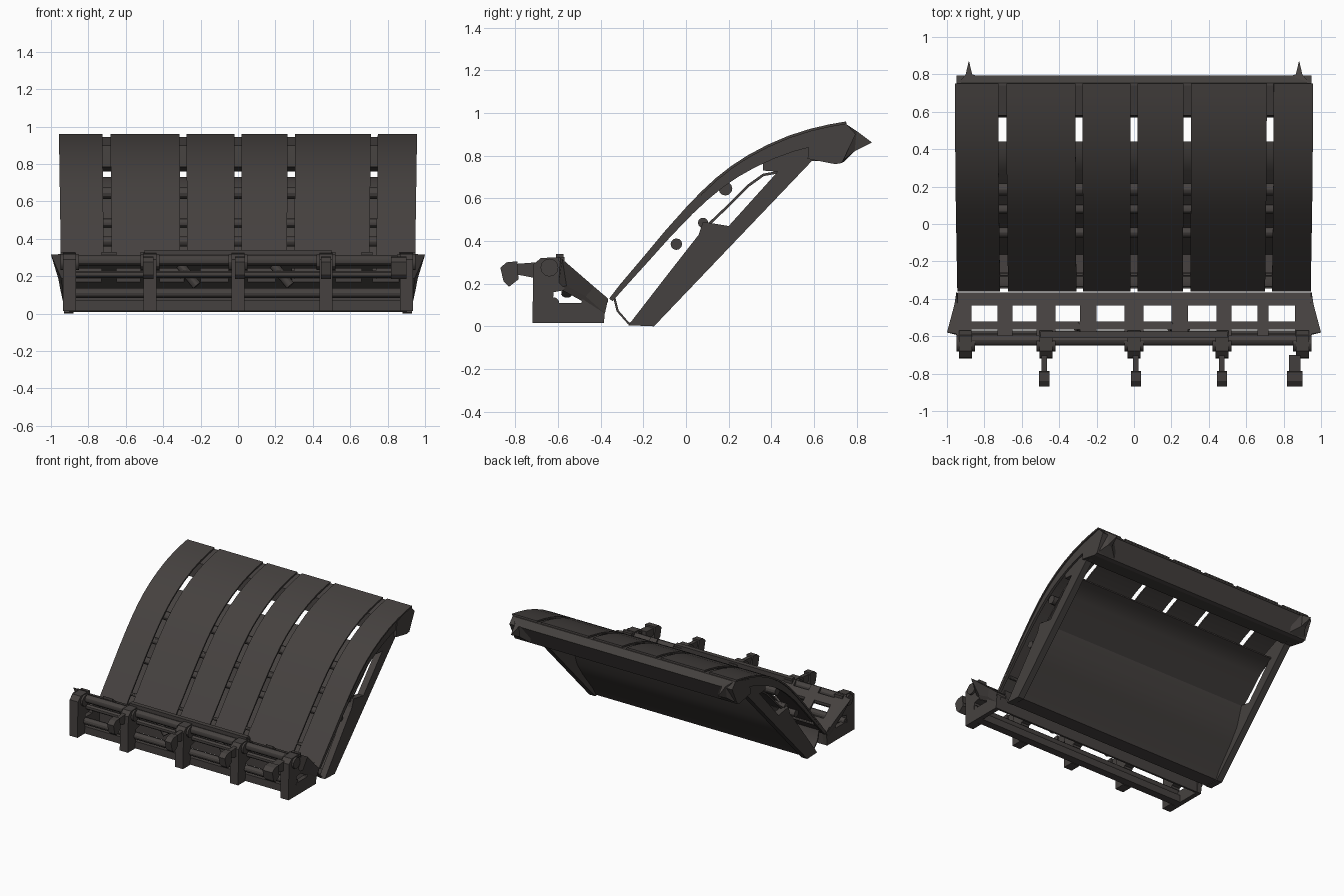
import bpy, bmesh, math
from mathutils import Vector

metal = bpy.data.materials.new("dark_metal")
metal.diffuse_color = (0.060, 0.053, 0.050, 1)


def finish(bm, name, smooth=False):
    bmesh.ops.recalc_face_normals(bm, faces=bm.faces)
    me = bpy.data.meshes.new(name)
    bm.to_mesh(me)
    bm.free()
    me.materials.append(metal)
    ob = bpy.data.objects.new(name, me)
    bpy.context.collection.objects.link(ob)
    if smooth:
        bpy.ops.object.select_all(action='DESELECT')
        ob.select_set(True)
        bpy.context.view_layer.objects.active = ob
        bpy.ops.object.shade_smooth_by_angle(angle=math.radians(30))
    return ob


def prism(name, prof, x0, x1):
    """Extrude a closed y-z outline from x0 to x1."""
    bm = bmesh.new()
    a = [bm.verts.new((x0, y, z)) for y, z in prof]
    b = [bm.verts.new((x1, y, z)) for y, z in prof]
    n = len(prof)
    bm.faces.new(a)
    bm.faces.new(b[::-1])
    for i in range(n):
        bm.faces.new((a[i], a[(i + 1) % n], b[(i + 1) % n], b[i]))
    return finish(bm, name)


def sheet(name, path, t0, t1, x0, x1, taper=False):
    """Open y-z path, thickened to its right-hand side and extruded in x."""
    pts = [Vector(p) for p in path]
    bm = bmesh.new()
    rows = []
    for i, p in enumerate(pts):
        d = (pts[min(i + 1, len(pts) - 1)] - pts[max(i - 1, 0)]).normalized()
        t = t0 + (t1 - t0) * i / (len(pts) - 1)
        q = (p.x + d.y * t, p.y - d.x * t)
        rows.append([bm.verts.new(v) for v in ((x0, *p), (x1, *p), (x1, *q), (x0, *q))])
    for r, s in zip(rows, rows[1:]):
        for k in range(4):
            bm.faces.new((r[k], r[(k + 1) % 4], s[(k + 1) % 4], s[k]))
    bm.faces.new(rows[0])
    bm.faces.new(rows[-1])
    if taper:
        for v in bm.verts:
            v.co.x *= 0.985 + 0.016 * v.co.z
    return finish(bm, name, True)


def box(name, x0, x1, y0, y1, z0, z1):
    return prism(name, [(y0, z0), (y1, z0), (y1, z1), (y0, z1)], x0, x1)


def tube(name, p, q, r, sides=12):
    p, q = Vector(p), Vector(q)
    bm = bmesh.new()
    bmesh.ops.create_cone(bm, cap_ends=True, segments=sides, radius1=r, radius2=r, depth=(q - p).length)
    bm.transform((q - p).to_track_quat('Z', 'Y').to_matrix().to_4x4())
    bmesh.ops.translate(bm, verts=bm.verts, vec=(p + q) / 2)
    return finish(bm, name, True)


def loft(name, a, b):
    """Join two quads into a closed block."""
    bm = bmesh.new()
    a = [bm.verts.new(v) for v in a]
    b = [bm.verts.new(v) for v in b]
    bm.faces.new(a)
    bm.faces.new(b)
    for i in range(4):
        bm.faces.new((a[i], a[(i + 1) % 4], b[(i + 1) % 4], b[i]))
    return finish(bm, name)


# curved hood slats
curve = [(-0.36, 0.13), (-0.31, 0.195), (-0.2, 0.325), (-0.1, 0.445), (0, 0.557), (0.07, 0.63),
         (0.14, 0.695), (0.21, 0.75), (0.29, 0.802), (0.38, 0.85), (0.48, 0.893),
         (0.58, 0.925), (0.67, 0.946), (0.75, 0.96)]
slats = [(-0.957, -0.725), (-0.682, -0.312), (-0.275, -0.02),
         (0.02, 0.265), (0.305, 0.71), (0.747, 0.957)]
for x0, x1 in slats:
    sheet("hood_slat", curve, 0.012, 0.012, x0, x1, True)

# rear cross beam under the top edge
prism("rear_beam", [(0.58, 0.90), (0.74, 0.945), (0.755, 0.945), (0.795, 0.90), (0.73, 0.765),
                    (0.70, 0.76), (0.57, 0.785)], -0.95, 0.95)

# folded lower plate and the raised plate above it
sheet("lower_plate", [(-0.345, 0.15), (-0.325, 0.07), (-0.27, 0.008), (-0.16, 0.008), (-0.12, 0.075),
                      (0.0, 0.225), (0.07, 0.33), (0.12, 0.48)], -0.01, -0.01, -0.9, 0.9)
sheet("upper_plate", [(0.10, 0.48), (0.20, 0.575), (0.29, 0.665), (0.36, 0.715), (0.44, 0.73)],
      0.012, 0.012, -0.9, 0.9)

# cross tubes behind the slats
for y, z, r in [(-0.045, 0.385, 0.027), (0.08, 0.485, 0.024), (0.185, 0.645, 0.032)]:
    tube("cross_tube", (-0.91, y, z), (0.91, y, z), r)
tube("lower_cross_tube", (-0.91, -0.27, 0.22), (0.91, -0.27, 0.22), 0.012)

# side frames
for s in (-1, 1):
    sheet("side_skirt", curve, 0.02, 0.095, s * 0.925, s * 0.945)
    prism("side_arm", [(-0.27, 0.005), (-0.10, 0.225), (0.06, 0.43), (0.08, 0.49), (0.2, 0.47),
                       (0.43, 0.725), (0.36, 0.73), (0.36, 0.78), (0.55, 0.86), (0.62, 0.86),
                       (0.62, 0.775), (0.59, 0.775), (-0.15, 0)], s * 0.88, s * 0.93)
    # pointed rear corner
    mid = [(s * 0.90, 0.80, 0.915), (s * 0.90, 0.79, 0.82), (s * 0.865, 0.79, 0.82), (s * 0.865, 0.80, 0.905)]
    loft("rear_corner", [(s * 0.95, 0.74, 0.955), (s * 0.95, 0.72, 0.765),
                         (s * 0.80, 0.74, 0.77), (s * 0.80, 0.78, 0.90)], mid)
    e = 0.001
    loft("rear_corner_tip", mid, [(s * 0.884, 0.87, 0.862 + e), (s * 0.884, 0.87, 0.862 - e),
                                  (s * 0.882, 0.87, 0.862 - e), (s * 0.882, 0.87, 0.862 + e)])


# sloping bumper deck with a row of openings
def deck(name, y0, y1, x0, x1):
    z = lambda y: 0.125 + (-0.36 - y) * 0.85
    prism(name, [(y0, z(y0)), (y1, z(y1)), (y1, z(y1) - 0.02), (y0, z(y0) - 0.02)], x0, x1)


deck("deck_rear_strip", -0.435, -0.365, -0.945, 0.945)
deck("deck_front_strip", -0.565, -0.52, -0.96, 0.96)
holes = [(-0.87, -0.73), (-0.65, -0.52), (-0.42, -0.29), (-0.2, -0.05),
         (0.05, 0.2), (0.29, 0.44), (0.52, 0.66), (0.72, 0.86)]
edges = [-0.95] + [x for h in holes for x in h] + [0.95]
for i in range(0, len(edges), 2):
    deck("deck_rib", -0.60, -0.43, edges[i], edges[i + 1])

# bumper ends
for s in (-1, 1):
    loft("bumper_end_flare",
         [(s * 0.95, -0.365, 0.13), (s * 0.96, -0.43, 0.185), (s * 1.0, -0.58, 0.315), (s * 0.93, -0.59, 0.32)],
         [(s * 0.935, -0.38, 0.06), (s * 0.94, -0.47, 0.14), (s * 0.945, -0.56, 0.19), (s * 0.92, -0.60, 0.18)])
    prism("bumper_end_plate", [(-0.66, 0.015), (-0.385, 0.015), (-0.375, 0.12), (-0.47, 0.19),
                               (-0.49, 0.11), (-0.62, 0.11)], s * 0.90, s * 0.935)

# bumper posts
for x in (-0.9, -0.47, 0.0, 0.47, 0.9):
    prism("bumper_post", [(-0.72, 0.015), (-0.635, 0.015), (-0.62, 0.16), (-0.57, 0.17), (-0.57, 0.325),
                          (-0.68, 0.32), (-0.715, 0.29)], x - 0.035, x + 0.035)
    tube("post_collar", (x - 0.05, -0.64, 0.275), (x + 0.05, -0.64, 0.275), 0.042)

# horizontal bumper bars
for y, z, r in [(-0.62, 0.285, 0.03), (-0.60, 0.21, 0.018), (-0.62, 0.11, 0.026)]:
    tube("bumper_bar", (-0.93, y, z), (0.93, y, z), r)
box("bumper_bottom_bar", -0.93, 0.93, -0.63, -0.57, 0.015, 0.07)
box("bumper_rear_plate", -0.93, 0.93, -0.40, -0.385, 0.015, 0.12)
box("bumper_top_bar", -0.5, 0.5, -0.61, -0.575, 0.30, 0.34)

# small struts between deck and bars
for x in (-0.25, 0.25):
    tube("deck_strut", (x - 0.06, -0.545, 0.26), (x + 0.03, -0.56, 0.15), 0.025)

# forward hooks
for x, w in ((-0.48, 0.015), (0.01, 0.015), (0.47, 0.015), (0.86, 0.03)):
    prism("hook_arm", [(-0.70, 0.30), (-0.83, 0.29), (-0.83, 0.25), (-0.70, 0.225)], x - w, x + w)
    prism("hook_knob", [(-0.84, 0.30), (-0.79, 0.305), (-0.785, 0.22), (-0.83, 0.185),
                        (-0.855, 0.21), (-0.87, 0.275)], x - w - 0.012, x + w + 0.012)
